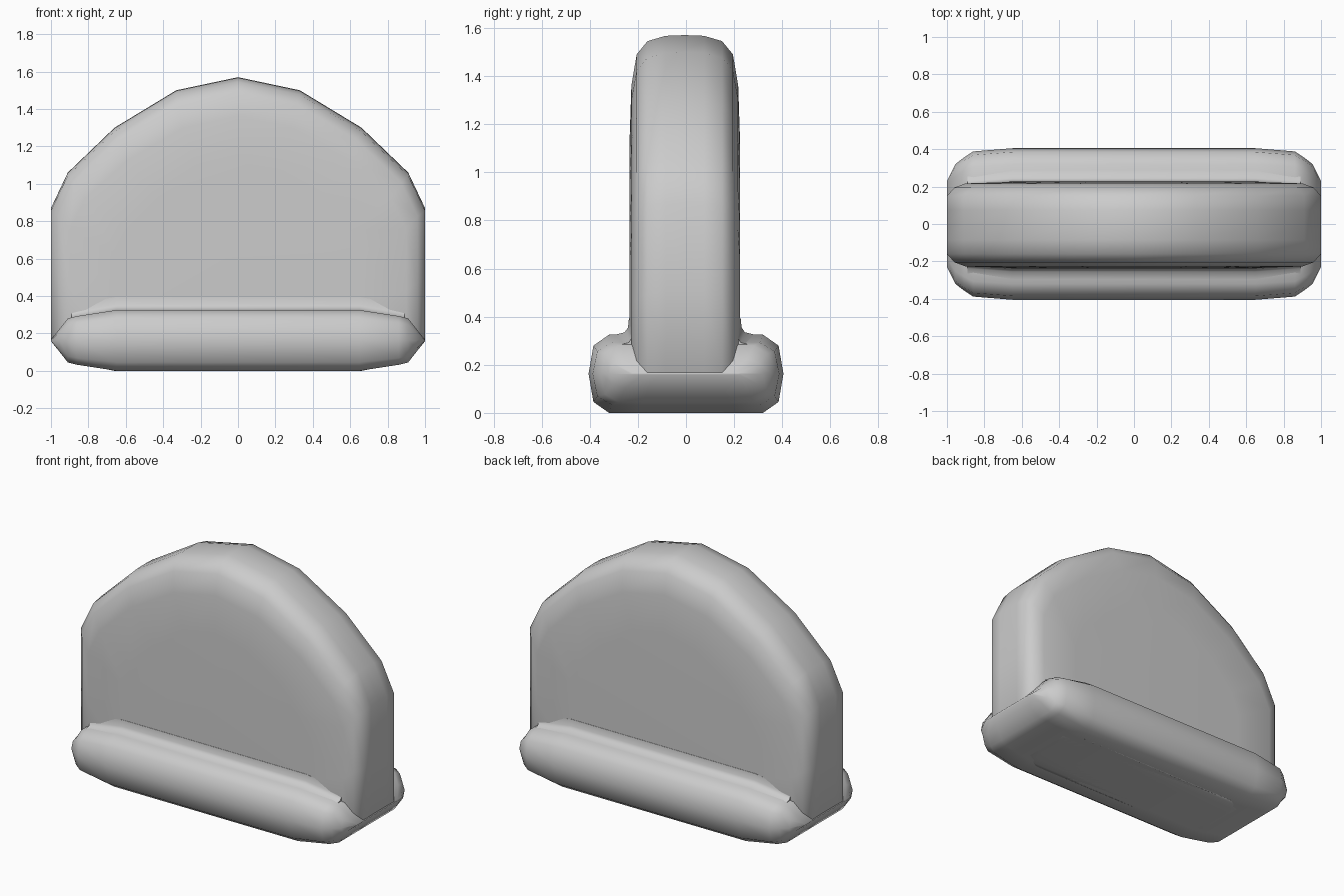
import bpy
import math

cube = bpy.data.objects.get("Cube")
if cube:
    bpy.data.objects.remove(cube, do_unlink=True)

stone = bpy.data.materials.new("plain grey")
stone.use_nodes = True
grey = (0.6, 0.6, 0.6, 1)
stone.diffuse_color = grey
stone.node_tree.nodes["Principled BSDF"].inputs["Base Color"].default_value = grey


def loft(name, rings):
    """Skin a list of closed rings and cap both ends."""
    n = len(rings[0])
    verts = [p for ring in rings for p in ring]
    faces = [(a + i, a + (i + 1) % n, a + n + (i + 1) % n, a + n + i)
             for a in range(0, n * (len(rings) - 1), n) for i in range(n)]
    faces += [tuple(reversed(range(n))), tuple(range(len(verts) - n, len(verts)))]
    mesh = bpy.data.meshes.new(name)
    mesh.from_pydata(verts, [], faces)
    obj = bpy.data.objects.new(name, mesh)
    bpy.context.collection.objects.link(obj)
    mesh.materials.append(stone)
    bpy.ops.object.select_all(action='DESELECT')
    obj.select_set(True)
    bpy.context.view_layer.objects.active = obj
    bpy.ops.object.mode_set(mode='EDIT')
    bpy.ops.mesh.select_all(action='SELECT')
    bpy.ops.mesh.normals_make_consistent(inside=False)
    bpy.ops.object.mode_set(mode='OBJECT')
    bpy.ops.object.shade_smooth_by_angle(angle=math.radians(70))
    return obj


# Arched slab: half outline mirrored, shrinking towards front and back faces
top = 1.57
half = [(0.33, 1.50), (0.66, 1.30), (0.91, 1.06), (1, 0.87), (1, 0.5),
        (1, 0.17), (0.91, 0.05), (0.66, 0)]
outline = [(0, top)] + half + [(-x, z) for x, z in reversed(half)]
steps = [(0.08, 0, 0.003), (0.155, 0, 0.025), (0.20, 0.04, 0.08),
         (0.222, 0.10, 0.21), (0.23, 0.35, 0.45)]
levels = [(-y, dx, dz) for y, dx, dz in reversed(steps)] + [(0, 0, 0)] + steps
loft("arched_slab", [[(x * (1 - dx), y - 0.005, z * (1 - dz / top)) for x, z in outline]
                     for y, dx, dz in levels])

# Rounded base: one cross-section scaled along x to taper the ends
mid = 0.1625
quarter = [(1, 0), (0.95, 0.72), (0.79, 1), (0.5, 1)]
right = [(y, -z) for y, z in reversed(quarter[1:])] + quarter
section = right + [(-y, z) for y, z in reversed(right)]
ends = [(0.65, 0.405, mid), (0.86, 0.388, 0.13), (0.91, 0.355, 0.1175),
        (0.955, 0.32, 0.06), (1, 0.23, 0.004)]
stations = [(-x, y, z) for x, y, z in reversed(ends)] + ends
loft("base", [[(x, y * hy, mid + z * hz) for y, z in section] for x, hy, hz in stations])

# Soft fillets where the slab meets the base
for side, name in ((-1, "front_fillet"), (1, "back_fillet")):
    curve = [(0.20, -0.03), (0.20, 0.07), (0.232, 0.07), (0.236, 0.03),
             (0.25, 0.01), (0.29, 0), (0.29, -0.03)]
    loft(name, [[(x, side * y * k - 0.005, mid + hz + z) for y, z in curve]
                for x, k, hz in ((-0.89, 0.93, 0.12), (-0.65, 1, mid),
                                 (0.65, 1, mid), (0.89, 0.93, 0.12))])
